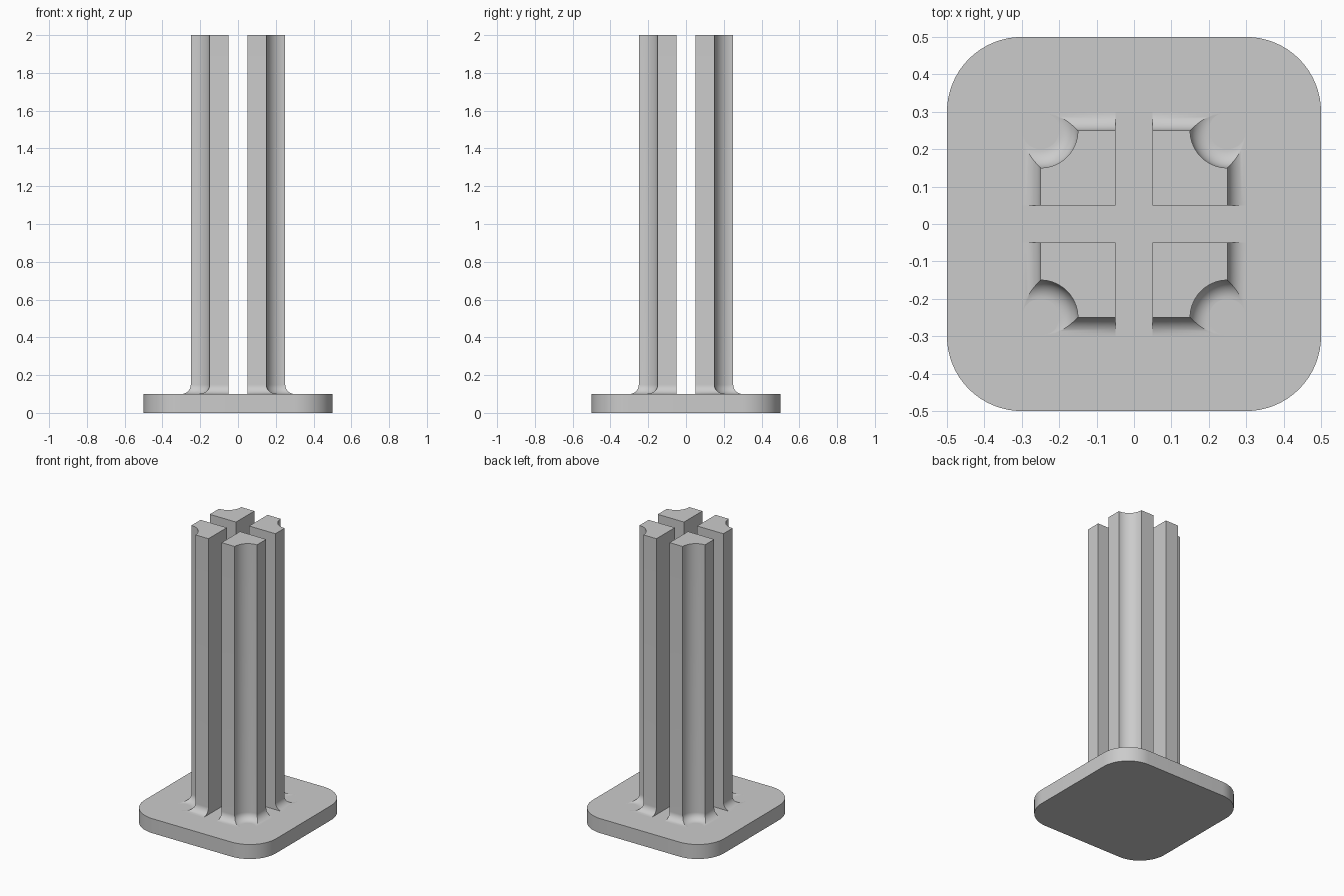
import bpy
import bmesh
from math import sin, cos, pi, asin, sqrt

default = bpy.data.objects.get("Cube")
if default:
    bpy.data.objects.remove(default)

PLATE_HALF, PLATE_TOP, PLATE_RADIUS = 0.5, 0.1, 0.2
SLOT, EDGE, FLUTE, FILLET, TOP = 0.05, 0.25, 0.1, 0.05, 2.0

grey = bpy.data.materials.new("plain grey")
grey.use_nodes = True
grey.diffuse_color = (0.6, 0.6, 0.6, 1)
grey.node_tree.nodes["Principled BSDF"].inputs["Base Color"].default_value = (0.6, 0.6, 0.6, 1)


def arc(cx, cy, r, start, end, steps):
    angles = [start + (end - start) * i / steps for i in range(steps + 1)]
    return [(cx + r * cos(a), cy + r * sin(a)) for a in angles]


def loft(name, sections, sx=1, sy=1):
    """Join equal-length outlines, given as (z, points), into a capped solid."""
    bm = bmesh.new()
    rings = [[bm.verts.new((x * sx, y * sy, z)) for x, y in pts] for z, pts in sections]
    for low, high in zip(rings, rings[1:]):
        for i in range(len(low)):
            j = (i + 1) % len(low)
            bm.faces.new((low[i], low[j], high[j], high[i]))
    bm.faces.new(rings[0][::-1])
    bm.faces.new(rings[-1])
    bmesh.ops.recalc_face_normals(bm, faces=bm.faces)
    mesh = bpy.data.meshes.new(name)
    bm.to_mesh(mesh)
    bm.free()
    mesh.materials.append(grey)
    obj = bpy.data.objects.new(name, mesh)
    bpy.context.collection.objects.link(obj)
    bpy.ops.object.select_all(action="DESELECT")
    obj.select_set(True)
    bpy.context.view_layer.objects.active = obj
    bpy.ops.object.shade_smooth_by_angle(angle=pi / 6)
    return obj


# Base plate with rounded corners
c = PLATE_HALF - PLATE_RADIUS
outline = []
for k, (sx, sy) in enumerate([(1, 1), (-1, 1), (-1, -1), (1, -1)]):
    outline += arc(sx * c, sy * c, PLATE_RADIUS, k * pi / 2, (k + 1) * pi / 2, 16)
loft("base_plate", [(0, outline), (PLATE_TOP, outline)])


# Post cross-section: a square with a concave outer corner, grown outwards by d
def post_outline(d):
    r = FLUTE - d
    lean = asin(min(1, d / r))
    flute = arc(EDGE, EDGE, r, -pi / 2 + lean, -pi - lean, 24)
    return [(SLOT, SLOT), (EDGE + d, SLOT)] + flute + [(SLOT, EDGE + d)]


# Fillet at the foot, then the straight shaft
sections = [(PLATE_TOP - 0.02, post_outline(FILLET))]
for i in range(13):
    t = pi / 2 * (1 - i / 12)
    sections.append((PLATE_TOP + FILLET * (1 - sin(t)), post_outline(FILLET * (1 - cos(t)))))
sections.append((TOP, post_outline(0)))

# Four mirrored posts
for sx, side in ((1, "left"), (-1, "right")):
    for sy, end in ((-1, "front"), (1, "back")):
        loft(f"post_{end}_{side}", sections, sx, sy)
